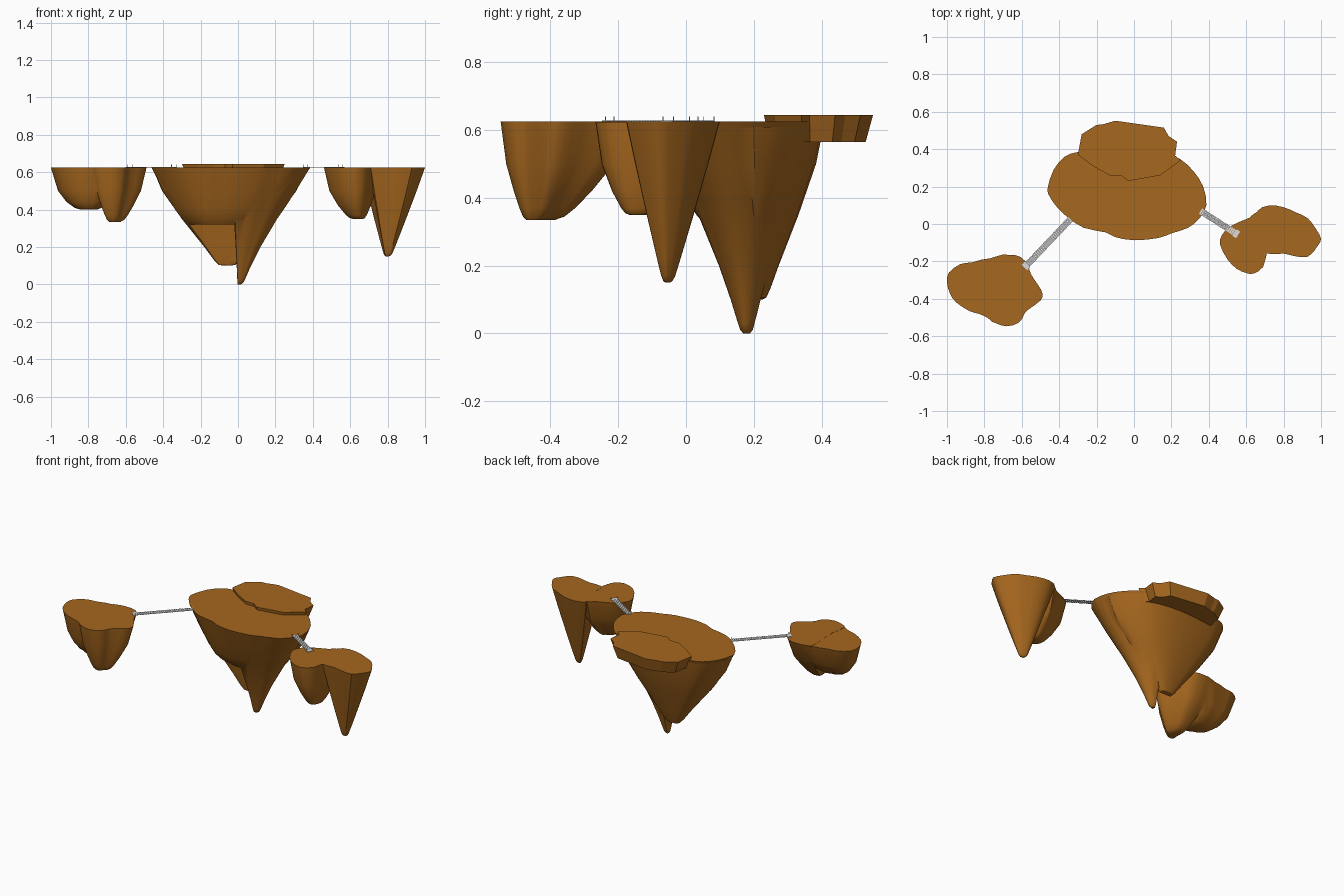
import bpy, bmesh, math
from mathutils import Vector

if "Cube" in bpy.data.objects:
    bpy.data.objects.remove(bpy.data.objects["Cube"])


def material(name, rgb):
    m = bpy.data.materials.new(name)
    m.diffuse_color = (*rgb, 1)
    m.use_nodes = True
    m.node_tree.nodes["Principled BSDF"].inputs["Base Color"].default_value = m.diffuse_color
    return m


earth = material("earth brown", (0.38, 0.135, 0.013))
plank_grey = material("plank grey", (0.7, 0.7, 0.7))


def finish(bm, name, mat):
    bmesh.ops.recalc_face_normals(bm, faces=bm.faces)
    me = bpy.data.meshes.new(name)
    bm.to_mesh(me)
    bm.free()
    me.materials.append(mat)
    ob = bpy.data.objects.new(name, me)
    bpy.context.collection.objects.link(ob)
    return ob


def rounded(points):
    """Closed outline with a Catmull-Rom point between each pair."""
    p = [Vector(q) for q in points]
    n = len(p)
    out = []
    for i in range(n):
        out += [p[i], (9 * (p[i] + p[(i + 1) % n]) - p[i - 1] - p[(i + 2) % n]) / 16]
    return out


def lobe(name, outline, tip, profile, smooth=True):
    """Shrink a top outline towards a tip; profile = (height, scale) rings."""
    bm = bmesh.new()
    c = Vector(tip)
    outline = rounded(outline) if smooth else [Vector(p) for p in outline]
    rings = [[bm.verts.new((*(c + (p - c) * s), z)) for p in outline] for z, s in profile]
    n = len(outline)
    for a, b in zip(rings, rings[1:]):
        for i in range(n):
            j = (i + 1) % n
            bm.faces.new((a[i], a[j], b[j], b[i]))
    bm.faces.new(rings[0])
    bm.faces.new(rings[-1])
    return finish(bm, name, earth)


def union(name, base, *others):
    """Merge the lobes of one island into a single skin and smooth it."""
    for o in others:
        mod = base.modifiers.new("union", 'BOOLEAN')
        mod.operation, mod.solver, mod.object = 'UNION', 'EXACT', o
    dg = bpy.context.evaluated_depsgraph_get()
    me = bpy.data.meshes.new_from_object(base.evaluated_get(dg))
    base.modifiers.clear()
    base.data = me
    for o in others:
        bpy.data.objects.remove(o)
    base.name = name
    bpy.ops.object.select_all(action='DESELECT')
    bpy.context.view_layer.objects.active = base
    base.select_set(True)
    bpy.ops.object.shade_smooth_by_angle(angle=math.radians(35))


# Main island: shallow full body, deep front spike, deep back lobe
right_side = [(.15, .39), (.25, .345), (.32, .28), (.37, .2), (.387, .1), (.35, .03),
              (.29, -.02), (.2, -.05), (.13, -.075), (0, -.087)]
left_side = [(-.1, -.07), (-.15, -.045), (-.27, -.02), (-.36, .04), (-.42, .1),
             (-.458, .16)]
back_side = [(-.46, .2), (-.43, .29), (-.37, .36), (-.3, .385), (-.15, .405), (0, .41)]
body = lobe("body", right_side + left_side + back_side, (-.09, .18),
            [(.625, 1), (.5, .82), (.4, .66), (.35, .56), (.32, .45)])
spike = lobe("spike",
             [(0, .4)] + right_side + [(-.04, -.06), (-.03, .06), (-.03, .18), (-.03, .3)],
             (0, .18),
             [(.615, .98), (.5, .8), (.4, .63), (.35, .54), (.2, .31), (.1, .18), (.03, .1),
              (.01, .075), (0, .04)])
back = lobe("back_lobe",
            back_side + right_side[:4] + [(.3, .12), (.1, .13), (-.1, .12), (-.28, .12), (-.43, .13)],
            (-.06, .215),
            [(.61, .98), (.5, .865), (.35, .6), (.2, .3), (.13, .17), (.105, .11), (.1, .05)])
union("main_island", body, spike, back)

# Raised terrace at the back of the main island
lobe("terrace",
     [(-.3, .37), (-.28, .48), (-.2, .53), (-.17, .532), (-.1, .552), (.16, .515),
      (.185, .47), (.23, .44), (.22, .365), (.25, .34), (.14, .26), (-.03, .23),
      (-.07, .26), (-.13, .26), (-.22, .31)], (-.02, .37),
     [(.645, 1), (.565, .88)], False)

# Right island: a long spike and a shallow lobe
spike = lobe("spike",
             [(.66, .07), (.725, .1), (.805, .088), (.87, .06), (.93, .03), (.975, -.03),
              (1, -.08), (.98, -.12), (.93, -.175), (.85, -.17), (.8, -.158), (.71, -.158),
              (.7, -.1), (.68, 0)], (.797, -.055),
             [(.625, 1), (.5, .78), (.35, .5), (.22, .25), (.17, .15), (.155, .1), (.15, .05)])
shallow = lobe("shallow",
               [(.46, -.11), (.47, -.06), (.505, -.02), (.56, .01), (.62, .035), (.66, .065),
                (.73, .03), (.75, -.08), (.71, -.158), (.69, -.23), (.64, -.265), (.6, -.262),
                (.55, -.24), (.5, -.19)], (.65, -.145),
               [(.624, 1), (.5, .85), (.42, .6), (.37, .38), (.355, .28), (.35, .18)])
union("right_island", spike, shallow)

# Left island: two shallow lobes
right_lobe = lobe("right_lobe",
                  [(-.76, -.18), (-.64, -.165), (-.58, -.2), (-.55, -.27), (-.51, -.33),
                   (-.49, -.37), (-.5, -.41), (-.575, -.465), (-.595, -.5), (-.62, -.53),
                   (-.68, -.547), (-.74, -.53), (-.775, -.502), (-.76, -.4), (-.765, -.28)],
                  (-.665, -.45),
                  [(.625, 1), (.5, .83), (.42, .6), (.37, .43), (.345, .32), (.335, .22)])
left_lobe = lobe("left_lobe",
                 [(-1, -.31), (-.99, -.26), (-.93, -.215), (-.865, -.205), (-.76, -.182),
                  (-.66, -.22), (-.64, -.35), (-.66, -.48), (-.74, -.525), (-.785, -.5),
                  (-.83, -.48), (-.88, -.465), (-.95, -.42), (-.985, -.37)], (-.79, -.39),
                 [(.624, 1), (.5, .82), (.44, .6), (.41, .4), (.4, .25)])
union("left_island", right_lobe, left_lobe)


def box(bm, centre, along, side, size):
    """Box with its axes along the bridge, across it, and up."""
    up = Vector((0, 0, 1))
    v = [bm.verts.new(centre + along * (i * size[0] / 2) + side * (j * size[1] / 2)
                      + up * (k * size[2] / 2))
         for i in (-1, 1) for j in (-1, 1) for k in (-1, 1)]
    for f in ((0, 1, 3, 2), (4, 6, 7, 5), (0, 4, 5, 1), (2, 3, 7, 6), (0, 2, 6, 4), (1, 5, 7, 3)):
        bm.faces.new([v[q] for q in f])


def bridge(name, a, b):
    a, b = Vector((*a, .627)), Vector((*b, .627))
    along = (b - a).normalized()
    side = Vector((-along.y, along.x, 0))
    length = (b - a).length
    bm = bmesh.new()
    # planks
    count = round(length / .011)
    for i in range(count + 1):
        box(bm, a.lerp(b, i / count), along, side, (.009, .034, .003))
    for s in (-1, 1):
        # ropes under the planks
        box(bm, (a + b) / 2 + side * (s * .012), along, side, (length, .002, .002))
        # end posts
        for end in (a, b):
            box(bm, end + side * (s * .018) + Vector((0, 0, .005)), along, side, (.002, .002, .016))
    # landing plate on the small island
    box(bm, b, along, side, (.022, .042, .003))
    finish(bm, name, plank_grey)


bridge("left_bridge", (-.3425, .0225), (-.578, -.225))
bridge("right_bridge", (.36, .0675), (.5475, -.0525))
